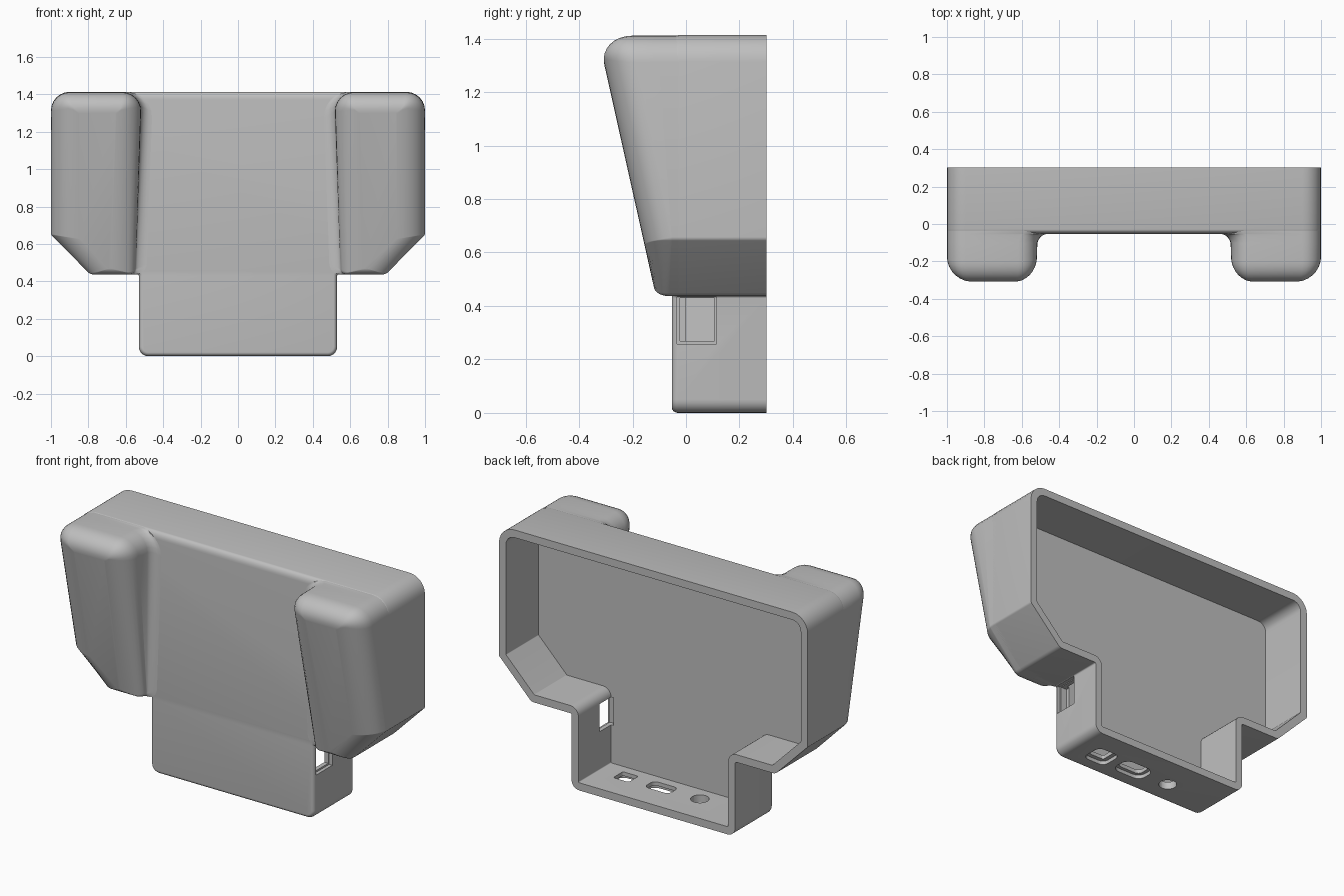
import bpy, bmesh, math
from mathutils import Vector

if "Cube" in bpy.data.objects:
    bpy.data.objects.remove(bpy.data.objects["Cube"])

grey = bpy.data.materials.new("plain grey")
grey.use_nodes = True
COLOUR = (0.52, 0.52, 0.52, 1)
grey.diffuse_color = COLOUR
grey.node_tree.nodes["Principled BSDF"].inputs["Base Color"].default_value = COLOUR


def outline(points, radii, insets, steps=6):
    """Anticlockwise polygon with its edges moved in and its corners rounded."""
    pts = [Vector(p) for p in points]
    n = len(pts)
    dirs = [(pts[(i + 1) % n] - pts[i]).normalized() for i in range(n)]
    ring = []
    for i in range(n):
        a, b = dirs[i - 1], dirs[i]
        na, nb = Vector((-a.y, a.x)), Vector((-b.y, b.x))
        turn = a.x * b.y - a.y * b.x
        pa, pb = pts[i] + na * insets[i - 1], pts[i] + nb * insets[i]
        d = pb - pa
        corner = pa + a * ((d.x * b.y - d.y * b.x) / turn)
        side = 1 if turn > 0 else -1
        r = max(radii[i] - side * (insets[i - 1] + insets[i]) / 2, 0.006)
        angle = math.atan2(turn, a.dot(b))
        centre = corner - a * r * math.tan(abs(angle) / 2) + na * side * r
        start = -na * side * r
        for k in range(steps + 1):
            t = angle * k / steps
            c, s = math.cos(t), math.sin(t)
            ring.append(centre + Vector((start.x * c - start.y * s,
                                         start.x * s + start.y * c)))
    return ring


def finish(name, bm):
    bmesh.ops.recalc_face_normals(bm, faces=bm.faces)
    mesh = bpy.data.meshes.new(name)
    bm.to_mesh(mesh)
    bm.free()
    mesh.materials.append(grey)
    obj = bpy.data.objects.new(name, mesh)
    bpy.context.collection.objects.link(obj)
    return obj


def loft(name, rings):
    """Skin a list of equal rings of 3D points and cap both ends."""
    bm = bmesh.new()
    loops = [[bm.verts.new(p) for p in ring] for ring in rings]
    for lo, hi in zip(loops, loops[1:]):
        for i in range(len(lo)):
            j = (i + 1) % len(lo)
            bm.faces.new((lo[i], lo[j], hi[j], hi[i]))
    bm.faces.new(loops[0])
    bm.faces.new(loops[-1])
    return finish(name, bm)


def smooth(obj, degrees=32):
    bpy.ops.object.select_all(action="DESELECT")
    obj.select_set(True)
    bpy.context.view_layer.objects.active = obj
    bpy.ops.object.shade_smooth_by_angle(angle=math.radians(degrees))


# Shell: open-backed tray with a narrow neck below wide shoulders
half = [(0.53, 0), (0.53, 0.437), (0.79, 0.437), (1, 0.65), (1, 1.413)]
half_radii = [0.05, 0.008, 0.04, 0.02, 0.1]
shape = half + [(-x, z) for x, z in reversed(half)]
radii = half_radii + half_radii[::-1]
TOP_EDGE = 4
WALL, BACK, FRONT, FLOOR = 0.045, 0.302, -0.053, 0.0


def shell_ring(y, inset, top_inset=None):
    insets = [inset] * len(shape)
    if top_inset is not None:
        insets[TOP_EDGE] = top_inset
    return [(p.x, y, p.y) for p in outline(shape, radii, insets)]


rings = [shell_ring(FLOOR, WALL), shell_ring(BACK, WALL), shell_ring(BACK, 0)]
for k in range(7):
    t = math.pi / 2 * k / 6
    rings.append(shell_ring(FRONT + 0.025 * (1 - math.sin(t)),
                            0.02 * (1 - math.cos(t)), 0.04 * (1 - math.cos(t))))
shell = loft("shell", rings)


# Ports: each has a shallow outer recess and a smaller through hole
def box(lo, hi):
    bm = bmesh.new()
    bmesh.ops.create_cube(bm, size=1)
    for v in bm.verts:
        v.co = [(a + b) / 2 + c * (b - a) for a, b, c in zip(lo, hi, v.co)]
    return finish("cutter", bm)


def bottom_port(x, y, w, d, r, z0, z1):
    pts = [(x - w / 2, y - d / 2), (x + w / 2, y - d / 2),
           (x + w / 2, y + d / 2), (x - w / 2, y + d / 2)]
    ring = outline(pts, [r] * 4, [0] * 4)
    return loft("cutter", [[(p.x, p.y, z) for p in ring] for z in (z0, z1)])


cutters = [box((0.51, -0.033, 0.258), (0.6, 0.115, 0.434)),
           box((0.47, -0.023, 0.268), (0.6, 0.107, 0.43))]
for x, w, d, r, lip in ((0.32, 0.1, 0.09, 0.012, 0.05),
                        (0.09, 0.16, 0.09, 0.03, 0.04),
                        (-0.16, 0.1, 0.1, 0.0499, 0)):
    cutters.append(bottom_port(x, 0.1, w, d, r, -0.1, 0.1))
    if lip:
        cutters.append(bottom_port(x, 0.1, w + lip, d + lip, r + lip / 2, -0.1, 0.022))
for cutter in cutters:
    mod = shell.modifiers.new("port", "BOOLEAN")
    mod.operation, mod.solver, mod.object = "DIFFERENCE", "EXACT", cutter
    bpy.context.view_layer.objects.active = shell
    bpy.ops.object.modifier_apply(modifier=mod.name)
    bpy.data.objects.remove(cutter)
smooth(shell)

# Grips: sloping rounded blocks that flare into the front plate
grip_shape = [(1, 0.65), (1, 1.411), (0.515, 1.411), (0.55, 0.437), (0.79, 0.437)]
grip_radii = [0.02, 0.1, 0.1, 0.03, 0.04]
rounding = [0.15, 0.11, 0.13, 0.03, 0.09]
INNER_EDGE = 2


def round_y(z, amount):
    depth = min(0.13, 0.045 + 0.37 * (z - 0.437))
    return min(-0.12 - 0.223 * (z - 0.47) + depth * amount, -0.054)


def grip_rings(side):
    rings = []
    for k in range(9):
        t = math.pi / 2 * k / 8
        ring = outline(grip_shape, grip_radii, [r * (1 - math.sin(t)) for r in rounding])
        rings.append([(side * p.x, round_y(p.y, 1 - math.cos(t)), p.y) for p in ring])
    for k in range(1, 8):
        t = math.pi / 2 * min(k, 6) / 6
        insets = [0] * 5
        insets[INNER_EDGE] = -0.06 * (1 - math.cos(t))
        ring = []
        for p in outline(grip_shape, grip_radii, insets):
            height = min(0.065, -0.053 - round_y(p.y, 1))
            y = -0.006 if k == 7 else -0.053 - height * (1 - math.sin(t))
            ring.append((side * p.x, y, p.y))
        rings.append(ring)
    return rings


for name, side in (("left_grip", 1), ("right_grip", -1)):
    smooth(loft(name, grip_rings(side)), 40)
